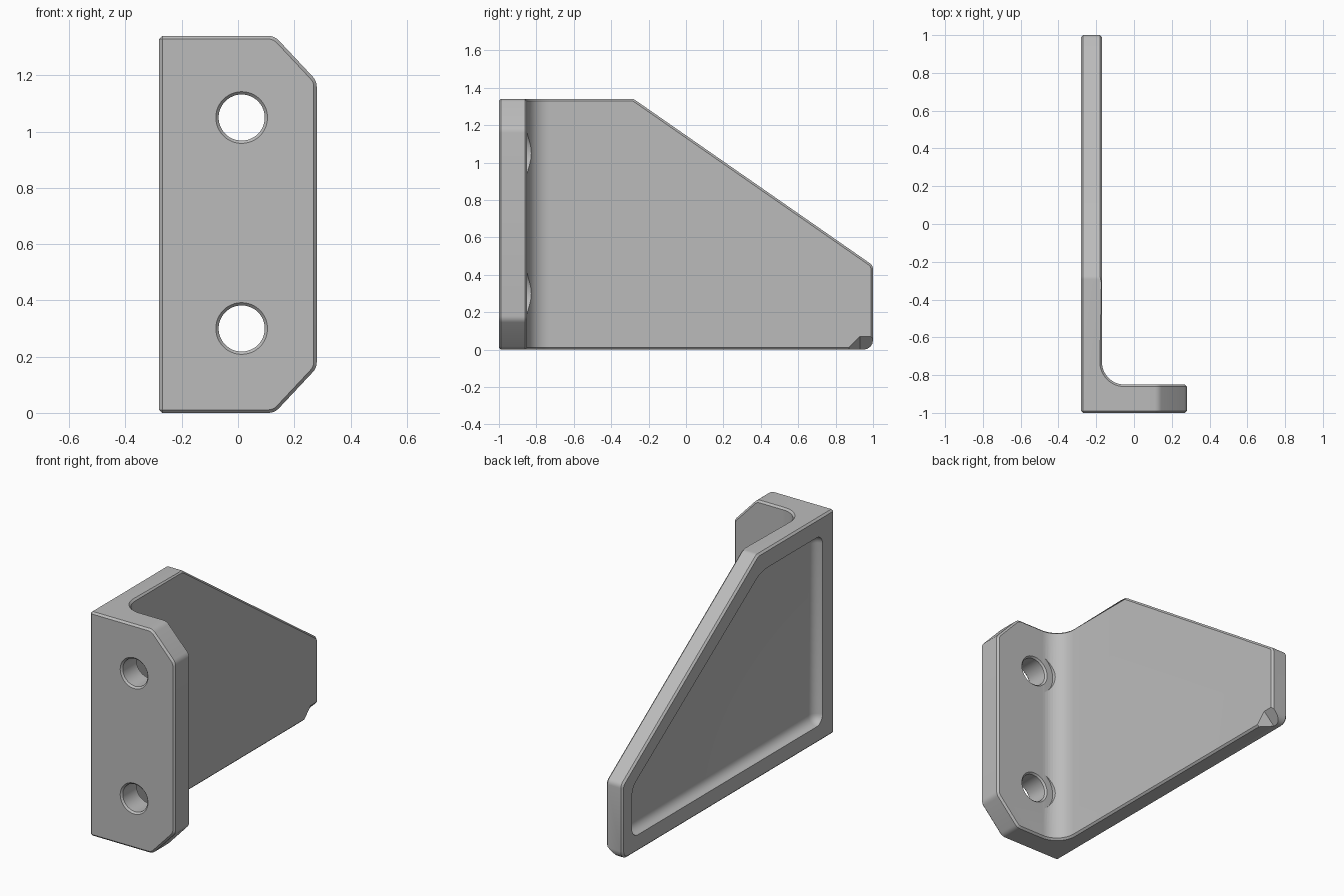
import bpy, bmesh, math
from mathutils import Vector

cube = bpy.data.objects.get("Cube")
if cube:
    bpy.data.objects.remove(cube)

H = 1.34                      # overall height
IN, BACK = -0.17, -0.85       # inner side of plate, back of flange
AXES = {"x": lambda u, v, d: (d, u, v),
        "y": lambda u, v, d: (u, d, v),
        "z": lambda u, v, d: (u, v, d)}


def rounded(corners, seg=4):
    """Outline from (u, v, radius) corners, rounded where radius > 0."""
    out = []
    n = len(corners)
    for i, (u, v, r) in enumerate(corners):
        p = Vector((u, v))
        if not r:
            out.append(p)
            continue
        a = (Vector(corners[i - 1][:2]) - p).normalized()
        b = (Vector(corners[(i + 1) % n][:2]) - p).normalized()
        half = a.angle(b) / 2
        c = p + (a + b).normalized() * (r / math.sin(half))
        s = p + a * (r / math.tan(half)) - c
        e = p + b * (r / math.tan(half)) - c
        sweep = s.angle(e)
        for k in range(seg + 1):
            t = k / seg
            out.append(c + (s * math.sin((1 - t) * sweep) + e * math.sin(t * sweep)) / math.sin(sweep))
    return out


def link(name, bm):
    bmesh.ops.recalc_face_normals(bm, faces=bm.faces)
    me = bpy.data.meshes.new(name)
    bm.to_mesh(me)
    bm.free()
    ob = bpy.data.objects.new(name, me)
    bpy.context.collection.objects.link(ob)
    return ob


def prism(name, outline, axis, lo, hi, soften=0):
    """Extrude an outline along an axis, optionally rounding the edges."""
    bm = bmesh.new()
    f = bm.faces.new([bm.verts.new(AXES[axis](p[0], p[1], lo)) for p in outline])
    ext = bmesh.ops.extrude_face_region(bm, geom=[f])
    shift = Vector(AXES[axis](0, 0, hi - lo))
    for v in ext["geom"]:
        if isinstance(v, bmesh.types.BMVert):
            v.co += shift
    bmesh.ops.recalc_face_normals(bm, faces=bm.faces)
    if soften:
        bmesh.ops.bevel(bm, geom=list(bm.edges), offset=soften, segments=6,
                        profile=0.5, affect='EDGES')
    return link(name, bm)


def lathe(name, rings, x, z):
    """Closed round cutter along y from (y, radius) rings."""
    bm = bmesh.new()
    n = 48
    loops = [[bm.verts.new((x + r * math.cos(k * math.tau / n), y,
                            z + r * math.sin(k * math.tau / n))) for k in range(n)]
             for y, r in rings]
    for a, b in zip(loops, loops[1:]):
        for k in range(n):
            bm.faces.new((a[k], a[(k + 1) % n], b[(k + 1) % n], b[k]))
    bm.faces.new(loops[0])
    bm.faces.new(loops[-1])
    return link(name, bm)


def apply(ob, mod):
    bpy.context.view_layer.objects.active = ob
    bpy.ops.object.modifier_apply(modifier=mod.name)


def boolean(ob, cutter, op):
    m = ob.modifiers.new("cut", 'BOOLEAN')
    m.operation, m.solver, m.object = op, 'EXACT', cutter
    apply(ob, m)
    bpy.data.objects.remove(cutter)


# L-shaped body with an inner fillet
section = rounded([(-0.28, -1, 0), (0.4, -1, 0), (0.4, BACK, 0),
                   (IN, BACK, 0.12), (IN, 1.2, 0), (-0.28, 1.2, 0)], 12)
bracket = prism("angle_bracket", section, "z", -0.2, 1.6)

# Side outline with the sloping top
side = rounded([(-1.2, 0, 0), (1, 0, 0.05), (1, 0.45, 0.04), (-0.28, H, 0.04), (-1.2, H, 0)])
boolean(bracket, prism("side_outline", side, "x", -0.6, 0.6), 'INTERSECT')

# Flange outline with clipped corners
front = rounded([(-0.6, -0.0, 0), (0.13, 0, 0.05), (0.28, 0.16, 0.05),
                 (0.28, 1.18, 0.05), (0.13, H, 0.05), (-0.6, H, 0)])
boolean(bracket, prism("flange_outline", front, "y", -1.5, 1.5), 'INTERSECT')

# Small chamfer on all outer edges
bevel = bracket.modifiers.new("edge_chamfer", 'BEVEL')
bevel.width, bevel.segments = 0.011, 1
bevel.limit_method, bevel.angle_limit = 'ANGLE', math.radians(30)
bevel.use_clamp_overlap = False
apply(bracket, bevel)

# Shallow recess on the outer side of the plate
recess = [(-0.89, 0.1), (0.91, 0.1), (0.91, 0.4), (-0.31, H - 0.11), (-0.89, H - 0.11)]
boolean(bracket, prism("recess", recess, "x", -0.5, -0.225, 0.055), 'DIFFERENCE')

# Relief at the lower rear inner corner
bm = bmesh.new()
for co in [(IN, 0.93, 0.07), (IN, 1.1, 0.07), (-0.24, 0.93, 0), (-0.24, 1.1, 0),
           (IN, 0.86, 0), (-0.1, 0.86, 0), (-0.1, 1.1, 0.13), (-0.1, 0.95, 0.13),
           (-0.26, 0.93, -0.02), (-0.26, 1.1, -0.02), (-0.1, 0.86, -0.02)]:
    bm.verts.new(co)
bmesh.ops.convex_hull(bm, input=bm.verts)
boolean(bracket, link("corner_relief", bm), 'DIFFERENCE')

# Bolt holes, chamfered at both ends, with a round seat cut into the fillet
for z in (0.3, 1.05):
    rings = [(-1.01, 0.102), (-0.99, 0.082), (BACK - 0.01, 0.082), (BACK + 0.0005, 0.092),
             (BACK + 0.0005, 0.133), (-0.6, 0.133)]
    boolean(bracket, lathe("bolt_hole", rings, 0.013, z), 'DIFFERENCE')

# Plain grey metal
mat = bpy.data.materials.new("grey_metal")
mat.use_nodes = True
grey = (0.5, 0.5, 0.5, 1)
mat.diffuse_color = grey
mat.node_tree.nodes["Principled BSDF"].inputs["Base Color"].default_value = grey
bracket.data.materials.clear()
bracket.data.materials.append(mat)

bpy.ops.object.select_all(action='DESELECT')
bracket.select_set(True)
bpy.context.view_layer.objects.active = bracket
bpy.ops.object.shade_smooth_by_angle(angle=math.radians(25))
